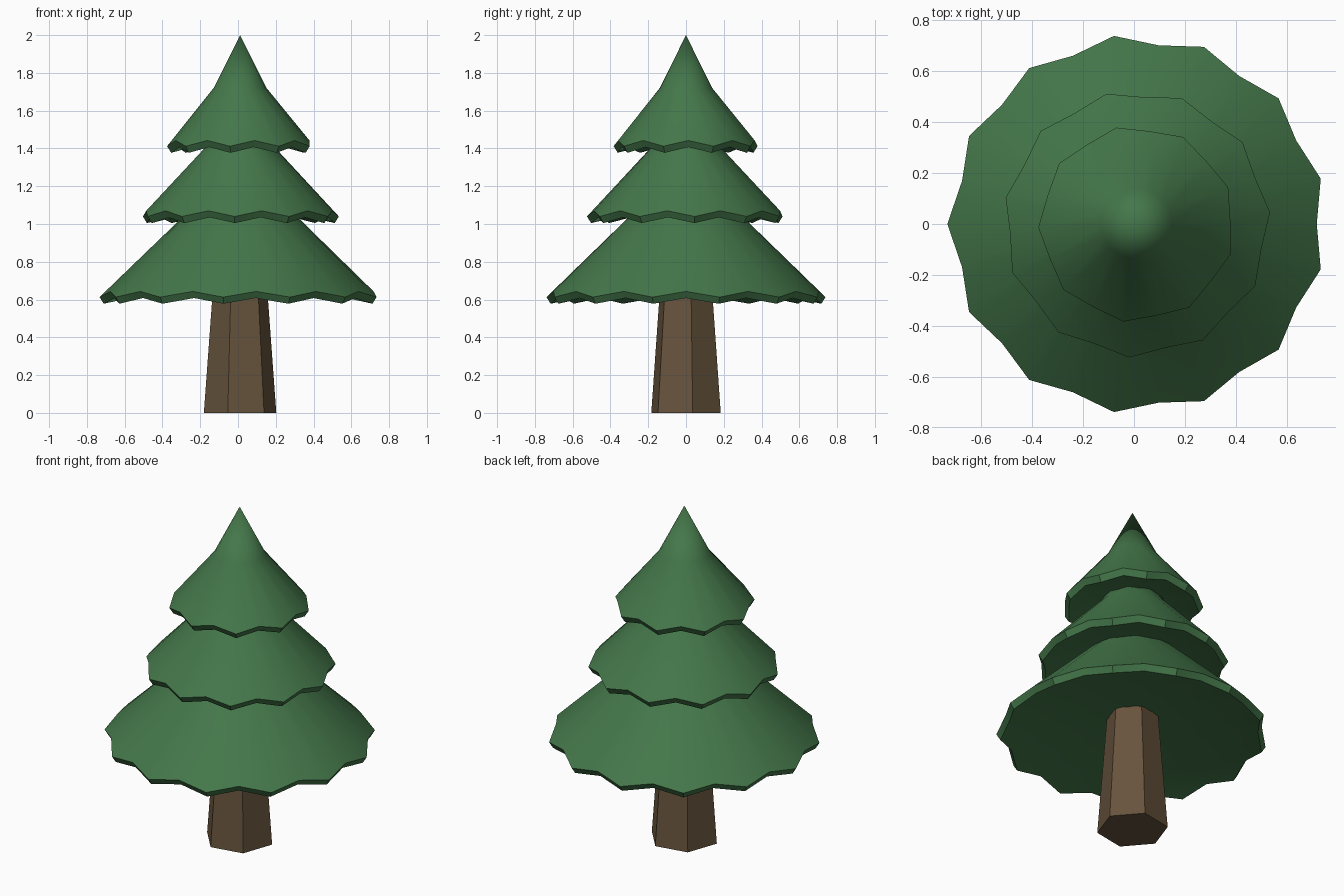
import bpy, bmesh, math

if "Cube" in bpy.data.objects:
    bpy.data.objects.remove(bpy.data.objects["Cube"])

CX = 0.011  # tree axis, so that the odd-sided skirt is centred


def material(name, rgb):
    m = bpy.data.materials.new(name)
    m.diffuse_color = (*rgb, 1)
    m.use_nodes = True
    m.node_tree.nodes["Principled BSDF"].inputs["Base Color"].default_value = m.diffuse_color
    return m


green = material("pine_green", (0.058, 0.185, 0.068))
brown = material("bark_brown", (0.135, 0.088, 0.046))


def finish(bm, name, mat, smooth):
    bmesh.ops.recalc_face_normals(bm, faces=bm.faces)
    me = bpy.data.meshes.new(name)
    bm.to_mesh(me)
    bm.free()
    me.materials.append(mat)
    ob = bpy.data.objects.new(name, me)
    ob.location.x = CX
    bpy.context.collection.objects.link(ob)
    if smooth:
        bpy.ops.object.select_all(action='DESELECT')
        ob.select_set(True)
        bpy.context.view_layer.objects.active = ob
        bpy.ops.object.shade_smooth_by_angle(angle=math.radians(40))


def tier(name, tips, start, radius, rim_z, bend, apex_z):
    """Branch skirt: pointed cone, scalloped lip and hollow underside."""
    bm = bmesh.new()
    n = tips * 2
    # ring rows: radius, height, scalloped or not
    rows = [(bend[0], bend[1], False),
            (radius, rim_z, True),
            (radius - 0.022, rim_z - 0.035, True)]
    rings = []
    for r, z, scallop in rows:
        ring = []
        for i in range(n):
            a = math.radians(start) + math.tau * i / n
            valley = scallop and i % 2
            rr = r * 0.95 if valley else r
            ring.append(bm.verts.new((rr * math.cos(a), rr * math.sin(a),
                                      z + (0.03 if valley else 0))))
        rings.append(ring)
    top = bm.verts.new((0, 0, apex_z))
    hollow = bm.verts.new((0, 0, rim_z + 0.16 * radius))
    for i in range(n):
        j = (i + 1) % n
        bm.faces.new((top, rings[0][i], rings[0][j]))
        for a, b in zip(rings, rings[1:]):
            bm.faces.new((a[i], b[i], b[j], a[j]))
        bm.faces.new((hollow, rings[2][j], rings[2][i]))
    finish(bm, name, green, True)


# Three skirts of branches
tier("lower_branches", 13, 180, 0.744, 0.613, (0.27, 1.07), 1.38)
tier("middle_branches", 11, 5, 0.525, 1.04, (0.19, 1.40), 1.72)
tier("top_branches", 9, 22, 0.387, 1.412, (0.14, 1.72), 2.0)

# Tapered six-sided trunk
bm = bmesh.new()
rings = [[bm.verts.new((r * math.cos(a), r * math.sin(a), z))
          for a in (math.radians(10.5 + 60 * i) for i in range(6))]
         for r, z in ((0.195, 0), (0.14, 0.74))]
for i in range(6):
    j = (i + 1) % 6
    bm.faces.new((rings[0][i], rings[0][j], rings[1][j], rings[1][i]))
bm.faces.new(rings[0])
bm.faces.new(rings[1])
finish(bm, "trunk", brown, False)
